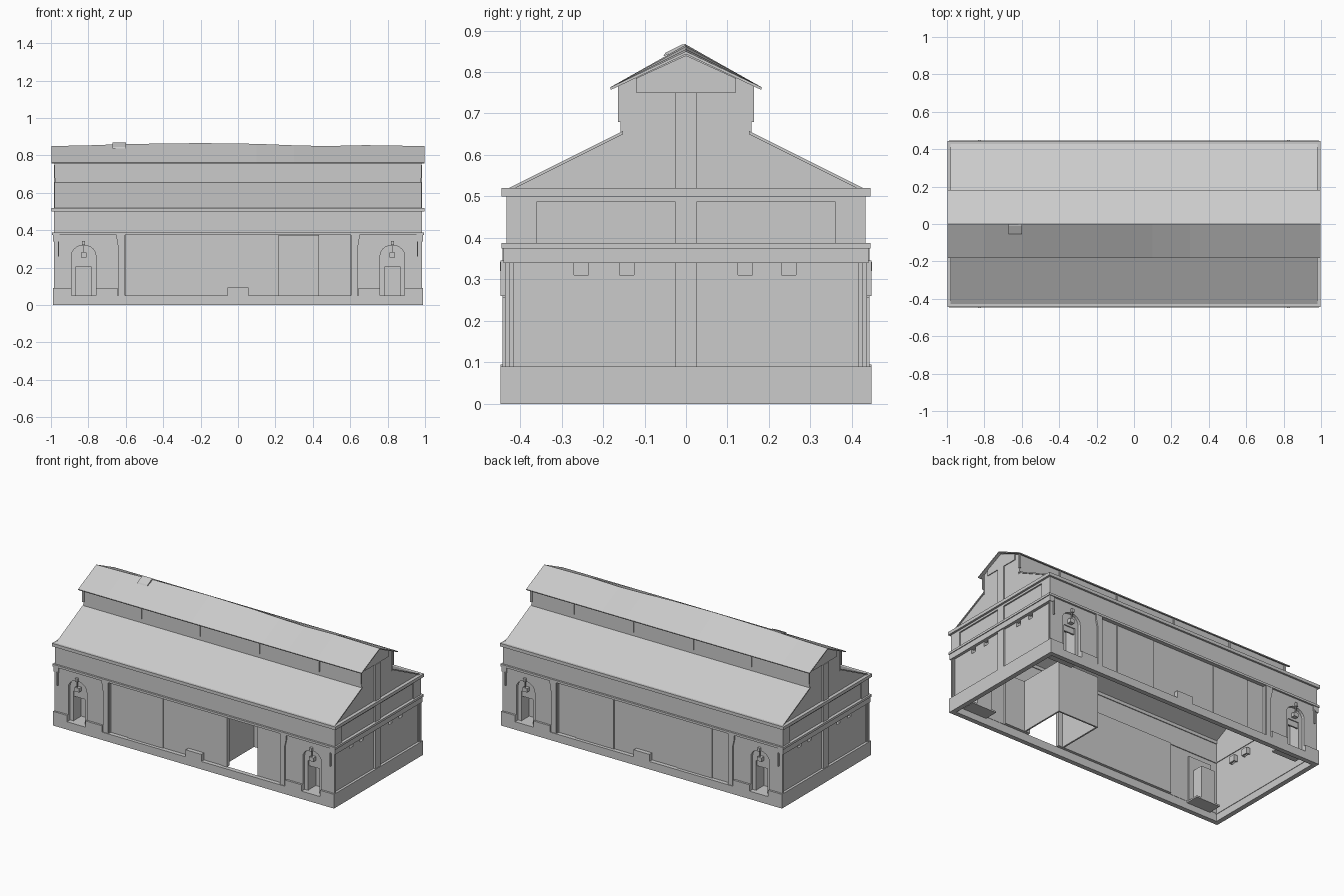
import bpy, bmesh, math
from mathutils import Vector


def finish(name, bm):
    bmesh.ops.recalc_face_normals(bm, faces=bm.faces)
    me = bpy.data.meshes.new(name)
    bm.to_mesh(me)
    bm.free()
    ob = bpy.data.objects.new(name, me)
    bpy.context.collection.objects.link(ob)
    return ob


def box(name, x0, x1, y0, y1, z0, z1):
    bm = bmesh.new()
    bmesh.ops.create_cube(bm, size=1)
    for v in bm.verts:
        v.co = Vector(((x0 + x1) / 2 + v.co.x * abs(x1 - x0),
                       (y0 + y1) / 2 + v.co.y * abs(y1 - y0),
                       (z0 + z1) / 2 + v.co.z * abs(z1 - z0)))
    return finish(name, bm)


def prism(name, pts, a, b, axis):
    """Extrude a profile from a to b: axis 'y' takes (x, z) points, 'x' takes (y, z)."""
    bm = bmesh.new()
    at = (lambda p, d: (p[0], d, p[1])) if axis == 'y' else (lambda p, d: (d, p[0], p[1]))
    lo = [bm.verts.new(at(p, a)) for p in pts]
    hi = [bm.verts.new(at(p, b)) for p in pts]
    bm.faces.new(lo)
    bm.faces.new(hi[::-1])
    for i in range(len(pts)):
        j = (i + 1) % len(pts)
        bm.faces.new((lo[i], hi[i], hi[j], lo[j]))
    return finish(name, bm)


def ring(name, hx, hy, z0, z1, t):
    for s in (-1, 1):
        box(name + "_long", -hx, hx, s * (hy - t), s * hy, z0, z1)
        box(name + "_end", s * (hx - t), s * hx, -(hy - t), hy - t, z0, z1)


# plinth and cornices running round the building
ring("plinth", 0.988, 0.447, 0, 0.05, 0.03)
ring("middle_cornice", 0.995, 0.445, 0.374, 0.388, 0.035)
ring("top_cornice", 0.997, 0.445, 0.5, 0.52, 0.035)

# long sides
for s in (-1, 1):
    side = "front" if s < 0 else "back"
    box(side + "_upper_wall", -0.983, 0.983, s * 0.415, s * 0.433, 0.388, 0.5)
    # central recessed wall; the front one has an open loading door
    if s < 0:
        box("front_wall_left", -0.61, 0.22, s * 0.4, s * 0.42, 0.05, 0.374)
        box("front_wall_right", 0.43, 0.61, s * 0.4, s * 0.42, 0.05, 0.374)
        box("loading_bay_wall_left", 0.18, 0.19, -0.41, -0.1, 0.05, 0.37)
        box("loading_bay_wall_right", 0.46, 0.47, -0.41, -0.1, 0.05, 0.37)
        box("loading_bay_rear", 0.19, 0.46, -0.11, -0.1, 0.05, 0.37)
        box("loading_bay_ceiling", 0.18, 0.47, -0.41, -0.1, 0.37, 0.376)
        box("loading_door_jamb", 0.18, 0.22, -0.425, -0.42, 0.05, 0.37)
    else:
        box("back_wall", -0.61, 0.61, s * 0.4, s * 0.42, 0.05, 0.374)
        box("sliding_door", 0.21, 0.48, s * 0.42, s * 0.426, 0.05, 0.37)
    box("sliding_door", -0.48, -0.23, s * 0.42, s * 0.426, 0.05, 0.37)
    box("center_step", -0.055, 0.055, s * 0.41, s * 0.447, 0.05, 0.095)

    for m in (-1, 1):
        # outer bay with an arched door niche
        c, hw = 0.825, 0.065
        pts = [(0.6, 0.05), (0.6, 0.374), (0.978, 0.374), (0.978, 0.05), (c + hw, 0.05)]
        pts += [(c + hw * math.cos(a), 0.265 + 0.055 * math.sin(a))
                for a in [math.pi * i / 10 for i in range(11)]]
        pts += [(c - hw, 0.05)]
        prism("arched_bay", [(m * x, z) for x, z in pts], s * 0.415, s * 0.434, 'y')
        # niche back wall with door hole
        dw = 0.04
        door = [(c - 0.08, 0.05), (c - 0.08, 0.34), (c + 0.08, 0.34), (c + 0.08, 0.05),
                (c + dw, 0.05), (c + dw, 0.24), (c - dw, 0.24), (c - dw, 0.05)]
        prism("niche_back", [(m * x, z) for x, z in door], s * 0.403, s * 0.416, 'y')
        box("door_transom", m * (c - dw), m * (c + dw), s * 0.4, s * 0.41, 0.205, 0.24)
        # small entry behind the door
        box("entry_floor", m * 0.74, m * 0.91, s * 0.33, s * 0.43, 0.04, 0.05)
        box("entry_rear", m * 0.775, m * 0.875, s * 0.33, s * 0.337, 0.05, 0.25)
        box("entry_ceiling", m * 0.775, m * 0.875, s * 0.33, s * 0.405, 0.25, 0.256)
        for e in (0.775, 0.867):
            box("entry_side", m * e, m * (e + 0.008), s * 0.33, s * 0.405, 0.05, 0.25)
        # raised plinth blocks either side of the niche
        box("plinth_block_outer", m * 0.89, m * 0.988, s * 0.42, s * 0.447, 0.05, 0.09)
        box("plinth_block_inner", m * 0.645, m * 0.76, s * 0.42, s * 0.447, 0.05, 0.09)
        # buttress flaring at the top
        prism("buttress", [(m * x, z) for x, z in
              [(0.605, 0.05), (0.605, 0.374), (0.65, 0.374), (0.647, 0.34),
               (0.638, 0.3), (0.638, 0.05)]], s * 0.415, s * 0.443, 'y')
        # lantern over the door and wall bracket near the corner
        box("lantern", m * 0.81, m * 0.84, s * 0.415, s * 0.442, 0.255, 0.28)
        box("lantern_arm", m * 0.817, m * 0.833, s * 0.43, s * 0.449, 0.32, 0.342)
        box("lantern_rod", m * 0.823, m * 0.827, s * 0.434, s * 0.44, 0.28, 0.32)
        box("wall_bracket", m * 0.957, m * 0.963, s * 0.43, s * 0.447, 0.26, 0.345)

# end walls
gable = [(-0.432, 0.51), (-0.158, 0.653), (-0.158, 0.77), (0, 0.845),
         (0.158, 0.77), (0.158, 0.653), (0.432, 0.51)]
windows = [(-0.27, -0.235), (-0.16, -0.125), (0.125, 0.16), (0.23, 0.265)]
for m in (-1, 1):
    xi, xw, xo = m * 0.955, m * 0.972, m * 0.984
    box("end_plinth", xi, m * 0.988, -0.447, 0.447, 0.045, 0.09)
    box("end_lower_wall", xi, xw, -0.43, 0.43, 0.05, 0.31)
    # strip of wall between the small windows
    edges = [-0.43] + [e for w in windows for e in w] + [0.43]
    for a, b in zip(edges[::2], edges[1::2]):
        box("wall_between_windows", xi, xw, a, b, 0.31, 0.34)
    for a, b in windows:
        box("window_back", m * 0.93, m * 0.94, a - 0.005, b + 0.005, 0.305, 0.345)
        for e in (a - 0.005, b):
            box("window_side", m * 0.94, xi, e, e + 0.005, 0.305, 0.345)
    box("end_band", xi, m * 0.99, -0.44, 0.44, 0.34, 0.376)
    prism("end_gable", [(-0.432, 0.38)] + gable + [(0.432, 0.38)], xi, xw + m * 0.003, 'x')
    # pilasters and raised panel frames
    box("center_pilaster", xw, xo, -0.025, 0.025, 0.09, 0.75)
    prism("gable_header", [(-0.12, 0.75), (0.12, 0.75), (0.12, 0.785), (0, 0.84), (-0.12, 0.785)],
          xw, m * 0.98, 'x')
    for s in (-1, 1):
        box("corner_pilaster_lower", xi, xo, s * 0.425, s * 0.436, 0.05, 0.376)
        box("corner_pilaster_upper", xw, xo, s * 0.36, s * 0.433, 0.385, 0.5)
        box("panel_header", xw, xo, s * 0.025, s * 0.36, 0.487, 0.5)

# main roof slopes, clerestory walls and posts
for s in (-1, 1):
    prism("main_roof", [(s * 0.432, 0.518), (s * 0.152, 0.658), (s * 0.152, 0.65),
                        (s * 0.432, 0.51)], -0.982, 0.982, 'x')
    box("clerestory_wall", -0.978, 0.978, s * 0.15, s * 0.158, 0.645, 0.773)
    for x in (-0.975, -0.57, -0.16, 0.26, 0.68, 0.975):
        box("clerestory_post", x - 0.006, x + 0.006, s * 0.155, s * 0.164, 0.68, 0.772)

# monitor roof with a sagging ridge
bm = bmesh.new()
rows = []
for x, z in [(-0.997, 0.85), (-0.8, 0.854), (-0.6, 0.861), (-0.2, 0.866), (0.1, 0.862),
             (0.3, 0.854), (0.47, 0.85), (0.68, 0.855), (0.997, 0.85)]:
    rows.append([bm.verts.new((x, y, h)) for y, h in
                 ((-0.183, 0.763), (0, z), (0.183, 0.763), (0.181, 0.757), (0, z - 0.007), (-0.181, 0.757))])
for a, b in zip(rows, rows[1:]):
    for i in range(6):
        j = (i + 1) % 6
        bm.faces.new((a[i], a[j], b[j], b[i]))
for r in (rows[0], rows[-1]):
    bm.faces.new((r[0], r[1], r[4], r[5]))
    bm.faces.new((r[1], r[2], r[3], r[4]))
finish("monitor_roof", bm)

# small lifted roof patch near the ridge
prism("roof_patch", [(-0.055, 0.838), (-0.05, 0.846), (-0.01, 0.866), (0.0, 0.868), (0.0, 0.858)],
      -0.67, -0.6, 'x')
